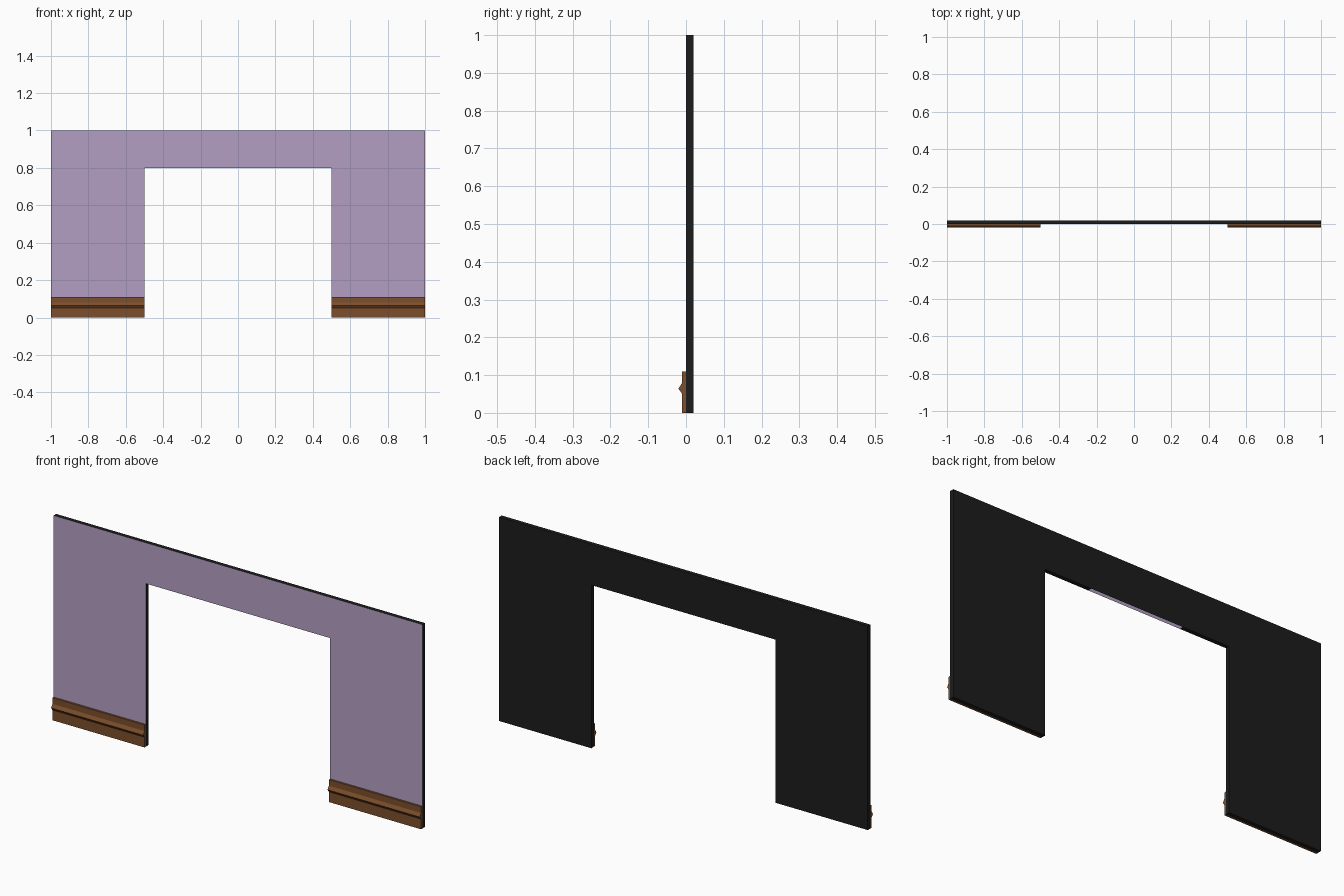
import bpy, bmesh

if "Cube" in bpy.data.objects:
    bpy.data.objects.remove(bpy.data.objects["Cube"])


def material(name, rgb):
    m = bpy.data.materials.new(name)
    m.diffuse_color = (*rgb, 1)
    m.use_nodes = True
    m.node_tree.nodes["Principled BSDF"].inputs["Base Color"].default_value = m.diffuse_color
    return m


LILAC = material("lilac paint", (0.45, 0.345, 0.55))
BLACK = material("black backing", (0.012, 0.012, 0.012))
BROWN = material("brown wood", (0.205, 0.077, 0.025))


def finish(bm, name, mats):
    me = bpy.data.meshes.new(name)
    bm.to_mesh(me)
    bm.free()
    for m in mats:
        me.materials.append(m)
    ob = bpy.data.objects.new(name, me)
    bpy.context.collection.objects.link(ob)
    return ob


# Wall with doorway: grid of cells extruded backwards, lilac only in front
xs = [-1, -0.5, -0.25, 0, 0.25, 0.5, 1]
zs = [0, 0.04, 0.8, 1]
bm = bmesh.new()
for x0, x1 in zip(xs, xs[1:]):
    for z0, z1 in zip(zs, zs[1:]):
        if z0 < 0.8 and abs(x0 + x1) / 2 < 0.5:
            continue  # doorway opening
        bm.faces.new([bm.verts.new(p) for p in
                      ((x0, 0, z0), (x1, 0, z0), (x1, 0, z1), (x0, 0, z1))])
bmesh.ops.remove_doubles(bm, verts=bm.verts, dist=1e-4)
front = bm.faces[:]
ext = bmesh.ops.extrude_face_region(bm, geom=front, use_keep_orig=True)
bmesh.ops.translate(bm, vec=(0, 0.02, 0),
                    verts=[g for g in ext["geom"] if isinstance(g, bmesh.types.BMVert)])
bmesh.ops.recalc_face_normals(bm, faces=bm.faces)
bm.normal_update()
for f in bm.faces:
    f.material_index = 0 if f.normal.y < -0.5 else 1
# The middle of the lintel underside is open
gap = [f for f in bm.faces if f.normal.z < -0.5
       and f.calc_center_median().z > 0.5 and abs(f.calc_center_median().x) < 0.25]
bmesh.ops.delete(bm, geom=gap, context='FACES')
finish(bm, "doorway_wall", [LILAC, BLACK])

# Skirting boards with a pointed rail, one on each side of the doorway
profile = [(0, 0), (-0.01, 0), (-0.01, 0.05), (-0.02, 0.064),
           (-0.01, 0.08), (-0.01, 0.11), (0, 0.11)]
for side, x0, x1 in (("left", -1, -0.5), ("right", 0.5, 1)):
    bm = bmesh.new()
    face = bm.faces.new([bm.verts.new((x0, y, z)) for y, z in profile])
    ext = bmesh.ops.extrude_face_region(bm, geom=[face], use_keep_orig=True)
    bmesh.ops.translate(bm, vec=(x1 - x0, 0, 0),
                        verts=[g for g in ext["geom"] if isinstance(g, bmesh.types.BMVert)])
    bmesh.ops.recalc_face_normals(bm, faces=bm.faces)
    finish(bm, side + "_skirting_board", [BROWN])
